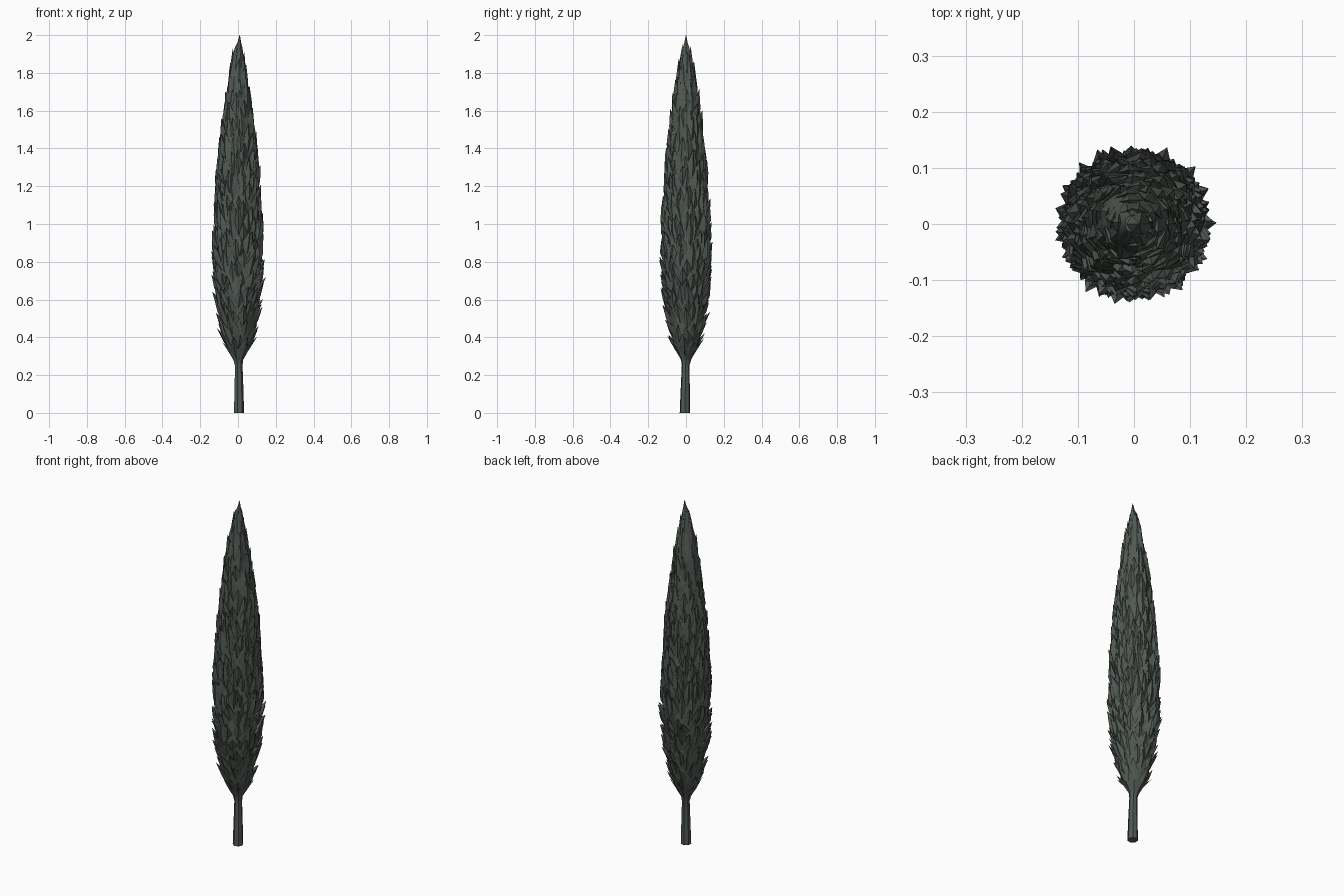
import bpy, bmesh, math, random
from mathutils import Vector

if "Cube" in bpy.data.objects:
    bpy.data.objects.remove(bpy.data.objects["Cube"])

random.seed(7)

green = bpy.data.materials.new("dark cypress green")
green.diffuse_color = (0.085, 0.102, 0.087, 1)
green.use_nodes = True
green.node_tree.nodes["Principled BSDF"].inputs["Base Color"].default_value = green.diffuse_color

# Crown outline: (height, radius)
PROFILE = [(0.27, 0.022), (0.31, 0.045), (0.36, 0.075), (0.45, 0.098), (0.58, 0.120),
           (0.72, 0.132), (0.85, 0.135), (1.0, 0.133), (1.15, 0.124), (1.3, 0.114),
           (1.45, 0.098), (1.6, 0.080), (1.72, 0.064), (1.83, 0.042), (1.92, 0.025),
           (1.96, 0.012)]


def radius(z):
    if z <= PROFILE[0][0]:
        return PROFILE[0][1]
    for (z0, r0), (z1, r1) in zip(PROFILE, PROFILE[1:]):
        if z <= z1:
            return r0 + (r1 - r0) * (z - z0) / (z1 - z0)
    return PROFILE[-1][1]


def polar(r, a, z):
    return Vector((r * math.cos(a), r * math.sin(a), z))


def finish(bm, name, angle):
    me = bpy.data.meshes.new(name)
    bm.to_mesh(me)
    bm.free()
    me.materials.append(green)
    ob = bpy.data.objects.new(name, me)
    bpy.context.collection.objects.link(ob)
    bpy.ops.object.select_all(action='DESELECT')
    ob.select_set(True)
    bpy.context.view_layer.objects.active = ob
    bpy.ops.object.shade_smooth_by_angle(angle=math.radians(angle))
    return ob


def lathe(bm, rings, sides, jitter=0.0):
    """Rings of (centre x, centre y, z, radius) joined into a closed skin."""
    rows = []
    for k, (cx, cy, z, r) in enumerate(rings):
        row = []
        for i in range(sides):
            a = 2 * math.pi * (i + 0.5 * (k % 2) * (jitter > 0)) / sides
            p = polar(r * (1 + random.uniform(-jitter, jitter)), a, z)
            row.append(bm.verts.new(p + Vector((cx, cy, 0))))
        rows.append(row)
    for lo, hi in zip(rows, rows[1:]):
        for i in range(sides):
            j = (i + 1) % sides
            bm.faces.new((lo[i], lo[j], hi[j], hi[i]))
    bm.faces.new(rows[0][::-1])
    bm.faces.new(rows[-1])


# Trunk, flaring where it enters the crown
bm = bmesh.new()
lathe(bm, [(0.004, -0.006, 0, 0.028), (0.004, -0.004, 0.12, 0.025), (0.003, -0.002, 0.25, 0.021),
           (0, 0, 0.28, 0.027), (0, 0, 0.33, 0.055)], 7)
finish(bm, "trunk", 35)

# Inner crown body under the sprays
bm = bmesh.new()
levels = [0.28 + 1.66 * k / 30 for k in range(31)]
lathe(bm, [(0, 0, z, radius(z) * 0.87) for z in levels], 16, 0.05)
bmesh.ops.triangulate(bm, faces=bm.faces[:])
finish(bm, "crown_core", 40)


def spray(bm, a, z, h, half, flare):
    """Pointed upright foliage clump, ridged outside and sloping back inside."""
    r0, rm, rt = radius(z), radius(z + 0.45 * h), radius(z + h)
    lean = random.uniform(-0.5, 0.5) * half
    pts = [polar(r0 * 0.86, a, z),
           polar(rm * 0.88, a - half, z + h * random.uniform(0.35, 0.55)),
           polar(rm * 0.88, a + half, z + h * random.uniform(0.35, 0.55)),
           polar(rm * random.uniform(0.96, 1.03), a + lean * 0.5, z + h * 0.45),
           polar(min(rt + flare, 0.153), a + lean, z + h),
           polar(rt * 0.8, a, z + h * 0.72)]
    bottom, left, right, ridge, tip, inner = [bm.verts.new(p) for p in pts]
    for f in ((bottom, ridge, left), (bottom, right, ridge), (left, ridge, tip),
              (ridge, right, tip), (left, tip, inner), (right, inner, tip)):
        bm.faces.new(f)


# Tiers of foliage sprays, more open low down and tighter near the top
bm = bmesh.new()
tiers = 29
for t in range(tiers):
    z = 0.275 + 1.53 * t / (tiers - 1)
    count = max(6, round(radius(z + 0.05) * 125))
    for i in range(count):
        a = 2 * math.pi * (i + 0.5 * (t % 2) + random.uniform(-0.3, 0.3)) / count
        zz = z + random.uniform(-0.025, 0.025)
        h = random.uniform(0.08, 0.14) if z < 0.75 else random.uniform(0.10, 0.18)
        flare = random.uniform(0, 0.017) if z < 0.72 else random.uniform(-0.004, 0.008)
        spray(bm, a, max(zz, 0.27), min(h, 1.95 - zz), math.pi / count * 1.15, flare)
bmesh.ops.recalc_face_normals(bm, faces=bm.faces[:])
finish(bm, "foliage_sprays", 45)

# Leading shoot at the top
bm = bmesh.new()
lathe(bm, [(0, 0, 1.86, 0.032), (0.003, 0, 1.93, 0.021), (0.007, 0, 1.96, 0.010),
           (0.009, 0, 2.0, 0.001)], 6)
finish(bm, "top_shoot", 40)
